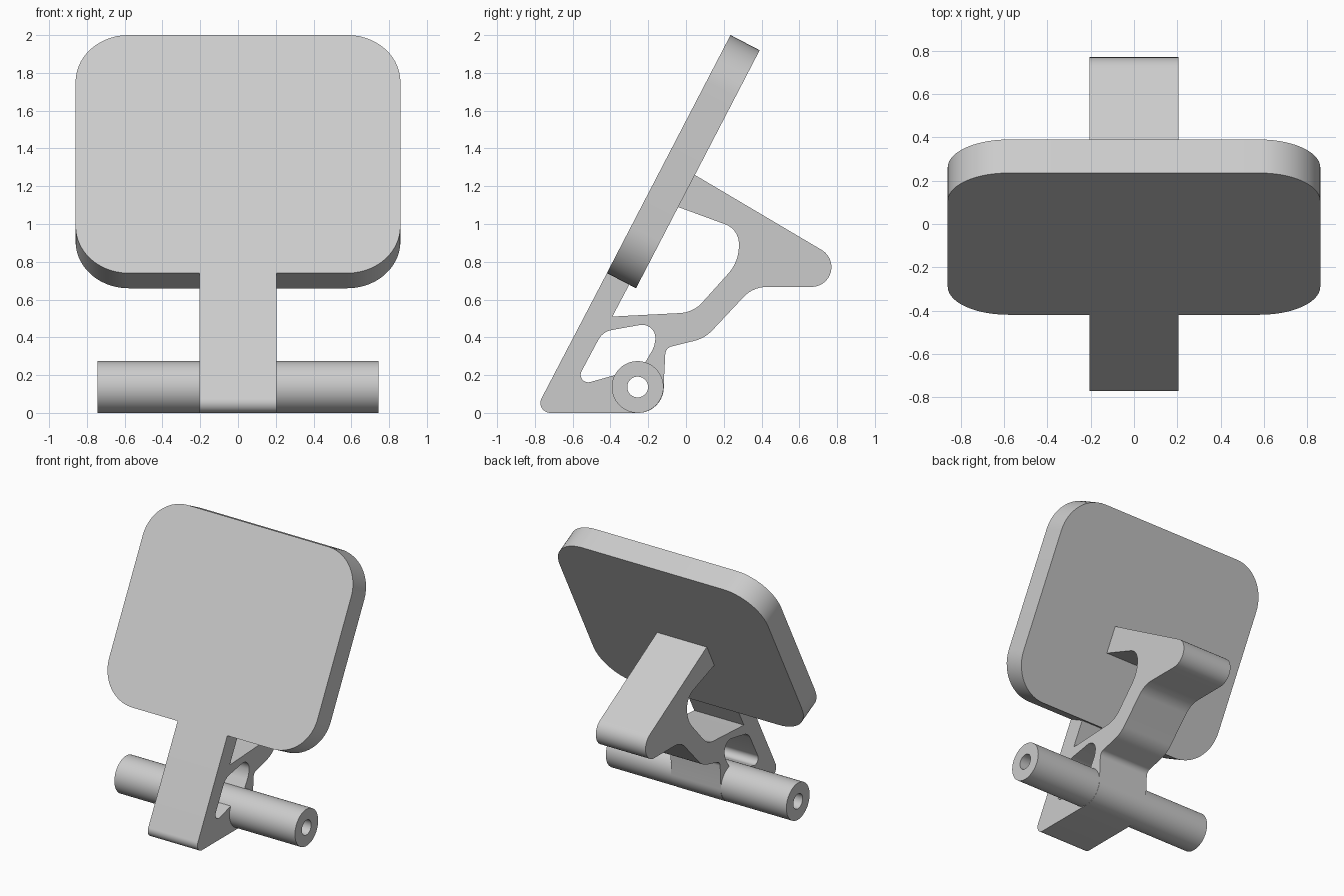
import bpy, bmesh
from math import pi, cos, sin, tan, radians
from mathutils import Matrix, Vector

cube = bpy.data.objects.get("Cube")
if cube:
    bpy.data.objects.remove(cube, do_unlink=True)

grey = bpy.data.materials.new("plain_grey")
grey.use_nodes = True
COLOUR = (0.6, 0.6, 0.6, 1)
grey.diffuse_color = COLOUR
grey.node_tree.nodes["Principled BSDF"].inputs["Base Color"].default_value = COLOUR


def rounded(corners, steps=14):
    """Closed outline from (u, v, radius) corners, each corner filleted."""
    points = []
    for i, (u, v, r) in enumerate(corners):
        p = Vector((u, v))
        if r == 0:
            points.append(p)
            continue
        a = (Vector(corners[i - 1][:2]) - p).normalized()
        b = (Vector(corners[(i + 1) % len(corners)][:2]) - p).normalized()
        half = a.angle(b) / 2
        start = p + a * (r / tan(half))
        centre = p + (a + b).normalized() * (r / sin(half))
        arm = start - centre
        side = 1 if a.x * b.y - a.y * b.x < 0 else -1
        sweep = side * (pi - 2 * half)
        for k in range(steps + 1):
            points.append(centre + Matrix.Rotation(sweep * k / steps, 2) @ arm)
    return points


def circle(u, v, r, n=64):
    return [Vector((u + r * cos(2 * pi * k / n), v + r * sin(2 * pi * k / n))) for k in range(n)]


def extrude(name, outlines, half_depth, frame):
    """Filled outlines (inner ones become holes), extruded both ways."""
    curve = bpy.data.curves.new(name, "CURVE")
    curve.dimensions = "2D"
    curve.fill_mode = "BOTH"
    curve.extrude = half_depth
    for outline in outlines:
        spline = curve.splines.new("POLY")
        spline.points.add(len(outline) - 1)
        for point, p in zip(spline.points, outline):
            point.co = (p.x, p.y, 0, 1)
        spline.use_cyclic_u = True
    obj = bpy.data.objects.new(name, curve)
    bpy.context.collection.objects.link(obj)
    bpy.ops.object.select_all(action="DESELECT")
    obj.select_set(True)
    bpy.context.view_layer.objects.active = obj
    bpy.ops.object.convert(target="MESH")
    obj = bpy.context.object
    obj.name = name
    bm = bmesh.new()
    bm.from_mesh(obj.data)
    bmesh.ops.remove_doubles(bm, verts=bm.verts, dist=0.0001)
    bmesh.ops.recalc_face_normals(bm, faces=bm.faces)
    bm.to_mesh(obj.data)
    bm.free()
    obj.matrix_world = frame
    obj.data.materials.clear()
    obj.data.materials.append(grey)
    bpy.ops.object.shade_smooth_by_angle(angle=radians(30))
    return obj


# Frame for side profiles: u runs along y, v along z, depth along x
side_frame = Matrix(((0, 0, 1, 0), (1, 0, 0, 0), (0, 1, 0, 0), (0, 0, 0, 1)))

# Leaning rounded plate
lean = Matrix.Translation((0, -0.0145, 1.33)) @ Matrix.Rotation(radians(62.55), 4, "X")
W, H, R = 0.86, 0.71, 0.28
extrude("leaning_plate", [rounded([(-W, -H, R), (W, -H, R), (W, H, R), (-W, H, R)])],
        0.087, lean)

# Pivot tube
TY, TZ, TR, HOLE = -0.256, 0.137, 0.137, 0.055
extrude("pivot_tube", [circle(TY, TZ, TR), circle(TY, TZ, HOLE)], 0.745, side_frame)

# Bracket: foot, neck, rear grip and the arm that meets the plate
bracket = [
    (-0.805, 0, 0.053),
    (TY + TR, 0, 0.136),
    (-0.117, 0.17, 0),
    (-0.108, 0.344, 0.045),
    (0.1, 0.395, 0.2),
    (0.355, 0.667, 0.17),
    (1.049, 0.667, 0.105),
    (0.048, 1.259, 0),
    (0.03, 1.25, 0),
    (-0.058, 1.085, 0),
    (-0.042, 1.09, 0),
    (0.28, 0.972, 0.11),
    (0.28, 0.8, 0.22),
    (0.039, 0.532, 0.17),
    (-0.39, 0.51, 0),
    (-0.3, 0.68, 0),
    (-0.418, 0.741, 0),
]
# Window in the foot; its lower right end is closed by the tube
window = [
    (-0.597, 0.138, 0.04),
    (-0.34, 0.21, 0),
    (-0.235, 0.235, 0),
    (-0.167, 0.35, 0.15),
    (-0.152, 0.482, 0.07),
    (-0.441, 0.43, 0.1),
]
extrude("bracket", [rounded(bracket), rounded(window), circle(TY, TZ, HOLE)], 0.205, side_frame)
